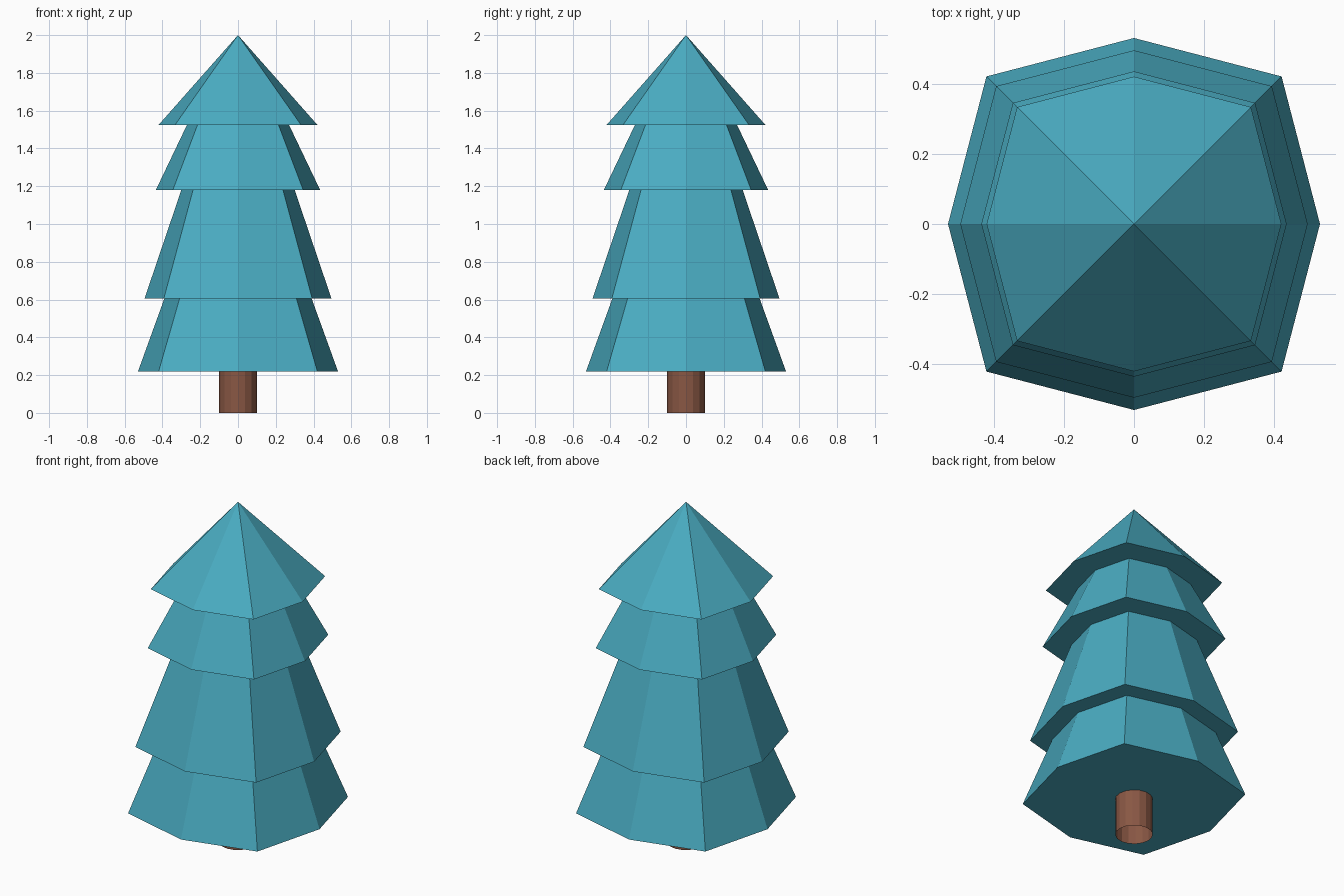
import bpy, bmesh, math

cube = bpy.data.objects.get("Cube")
if cube:
    bpy.data.objects.remove(cube, do_unlink=True)


def make_material(name, rgb):
    mat = bpy.data.materials.new(name)
    mat.use_nodes = True
    mat.diffuse_color = (*rgb, 1)
    mat.node_tree.nodes["Principled BSDF"].inputs["Base Color"].default_value = (*rgb, 1)
    return mat


teal = make_material("teal needles", (0.068, 0.41, 0.535))
brown = make_material("brown bark", (0.25, 0.096, 0.058))


def make_object(name, bm, mat):
    bmesh.ops.recalc_face_normals(bm, faces=bm.faces)
    mesh = bpy.data.meshes.new(name)
    bm.to_mesh(mesh)
    bm.free()
    mesh.materials.append(mat)
    obj = bpy.data.objects.new(name, mesh)
    bpy.context.collection.objects.link(obj)
    return obj


def make_tier(name, z_low, r_low, z_high, r_high):
    """Eight-sided tier whose diagonal corners stick out further than the axis ones."""
    bm = bmesh.new()
    bmesh.ops.create_cone(bm, cap_ends=True, segments=8, radius1=r_low,
                          radius2=r_high, depth=z_high - z_low)
    for v in bm.verts:
        if abs(v.co.x) > 0.01 and abs(v.co.y) > 0.01:
            v.co.x *= 1.122
            v.co.y *= 1.122
        v.co.z += (z_low + z_high) / 2
    return make_object(name, bm, teal)


# Branch tiers, from the ground up
make_tier("bottom_branches", 0.218, 0.53, 0.605, 0.39)
make_tier("lower_middle_branches", 0.605, 0.495, 1.18, 0.30)
make_tier("upper_middle_branches", 1.18, 0.435, 1.525, 0.27)
make_tier("top_branches", 1.525, 0.42, 2.0, 0.0)

# Trunk, an open tube
bm = bmesh.new()
bmesh.ops.create_cone(bm, cap_ends=False, segments=16, radius1=0.1, radius2=0.1, depth=0.218)
bmesh.ops.translate(bm, verts=bm.verts, vec=(0, 0, 0.109))
make_object("trunk", bm, brown)
